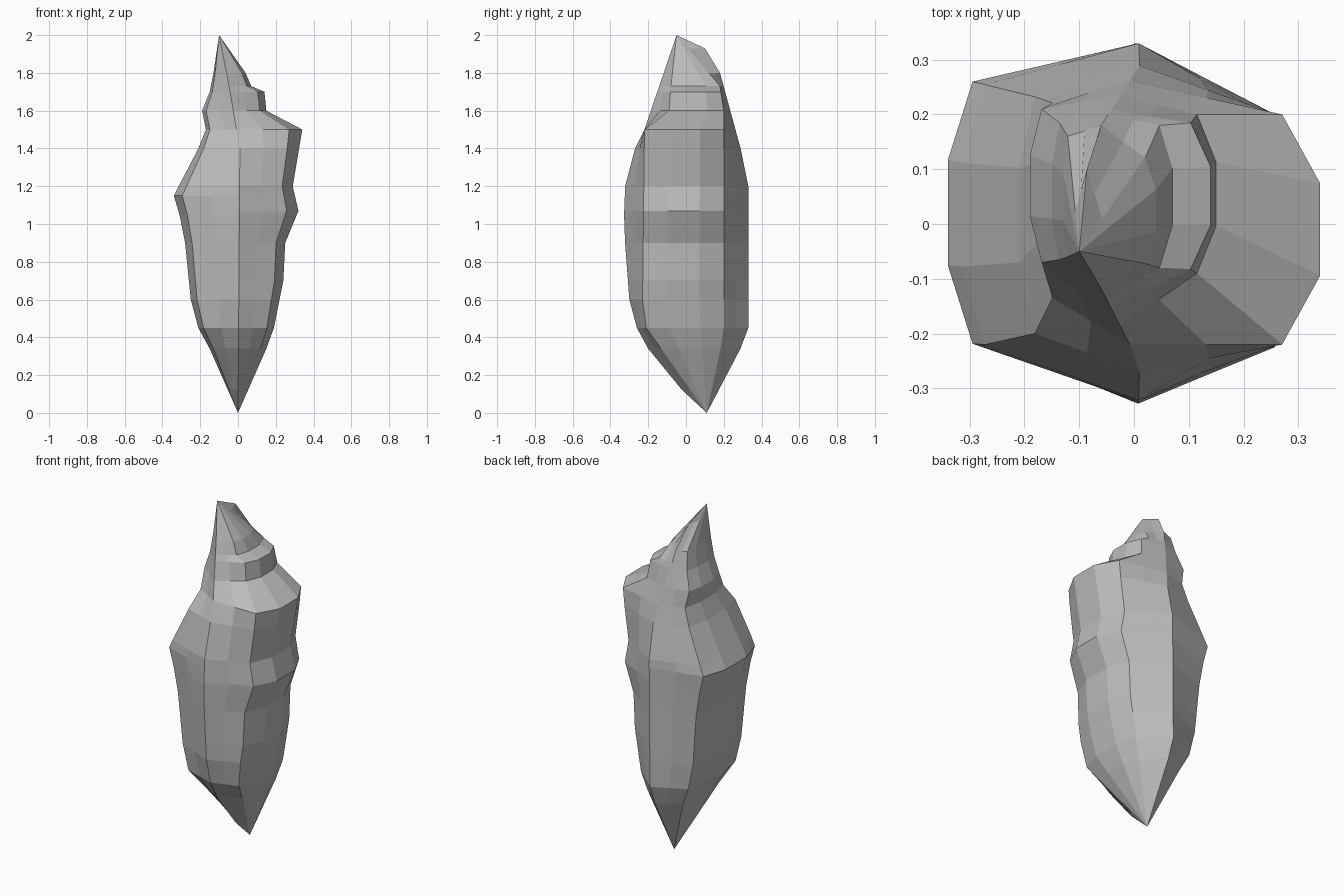
import bpy
import bmesh
from mathutils import Vector

cube = bpy.data.objects.get("Cube")
if cube:
    bpy.data.objects.remove(cube, do_unlink=True)

# Sideways reach of the two walls as (height, x)
left_wall = [(0, 0), (0.34, -0.15), (0.45, -0.21), (0.6, -0.25), (0.9, -0.28),
             (1.05, -0.31), (1.15, -0.34), (1.4, -0.21), (1.5, -0.17),
             (1.6, -0.19), (1.7, -0.15), (1.8, -0.13), (2, -0.1)]
right_wall = [(0, 0), (0.34, 0.15), (0.45, 0.19), (0.7, 0.24), (0.9, 0.25),
              (1.07, 0.32), (1.2, 0.29), (1.5, 0.34), (1.6, 0.15), (1.7, 0.14),
              (1.73, 0.07), (1.8, 0.04), (2, -0.1)]

# Front and back ridges as (height, y), and their shared sideways drift
front_ridge = [(0, 0.11), (0.12, -0.02), (0.34, -0.2), (0.45, -0.26), (0.6, -0.3),
               (1, -0.33), (1.25, -0.32), (1.4, -0.27), (1.5, -0.22), (2, -0.05)]
back_ridge = [(0, 0.11), (0.42, 0.33), (1.25, 0.33), (1.8, 0.18), (1.93, 0.1), (2, -0.05)]
ridge_drift = [(0, 0), (1.4, 0.01), (1.8, -0.06), (2, -0.1)]

# Depth of the wall corners as (height, y)
right_front = [(0, 0.11), (0.45, -0.21), (0.6, -0.23), (1.5, -0.22), (1.6, -0.09),
               (1.73, -0.08), (2, -0.05)]
right_back = [(0, 0.11), (0.42, 0.2), (1.6, 0.2), (1.73, 0.18), (2, -0.05)]
left_front = [(0, 0.11), (0.45, -0.2), (1.2, -0.22), (1.4, -0.2), (1.6, -0.07), (2, -0.05)]
left_back = [(0, 0.11), (0.42, 0.24), (1.15, 0.26), (1.6, 0.21), (1.8, 0.16), (2, -0.05)]


def offset_at(profile, height):
    """Offset of a profile at a height, straight between its points."""
    for (low, start), (high, end) in zip(profile, profile[1:]):
        if low <= height <= high:
            return start + (end - start) * (height - low) / (high - low)


def wall_points(height, wall, front, back, corner):
    """Points from the front slope along one wall to the back slope."""
    ridge_x = offset_at(ridge_drift, height)
    wall_x = offset_at(wall, height)
    front_y, back_y = offset_at(front, height), offset_at(back, height)
    corner_x = ridge_x + (wall_x - ridge_x) * corner
    first = Vector((corner_x, front_y, height))
    last = Vector((corner_x, back_y, height))
    front_mid = first.lerp((ridge_x, offset_at(front_ridge, height), height), 0.5)
    back_mid = last.lerp((ridge_x, offset_at(back_ridge, height), height), 0.5)
    bulge = [Vector((wall_x, front_y + (back_y - front_y) * t, height)) for t in (0.3, 0.7)]
    return [front_mid, first, *bulge, last, back_mid]


def add_ring(bm, height):
    """One cross-section: two ridges joined by two walls."""
    ridge_x = offset_at(ridge_drift, height)
    right = wall_points(height, right_wall, right_front, right_back, 0.8)
    left = wall_points(height, left_wall, left_front, left_back, 0.87)
    front = (ridge_x, offset_at(front_ridge, height), height)
    back = (ridge_x, offset_at(back_ridge, height), height)
    return [bm.verts.new(point) for point in [front, *right, back, *reversed(left)]]


# Boulder: stack a cross-section at every wall and summit height and skin them
bm = bmesh.new()
heights = sorted({height for profile in (left_wall, right_wall, ridge_drift)
                  for height, offset in profile} | {0.12, 1.93})
rings = [add_ring(bm, height) for height in heights]
for low, high in zip(rings, rings[1:]):
    for i in range(len(low)):
        j = (i + 1) % len(low)
        bm.faces.new((low[i], low[j], high[j], high[i]))

# The end rings shrink to the lower point and the summit
bmesh.ops.remove_doubles(bm, verts=bm.verts, dist=0.001)
bmesh.ops.recalc_face_normals(bm, faces=bm.faces)
mesh = bpy.data.meshes.new("boulder")
bm.to_mesh(mesh)
bm.free()
boulder = bpy.data.objects.new("boulder", mesh)
bpy.context.collection.objects.link(boulder)

# Stone colour
stone = bpy.data.materials.new("grey stone")
stone.use_nodes = True
stone.diffuse_color = (0.5, 0.5, 0.5, 1)
shader = stone.node_tree.nodes["Principled BSDF"]
shader.inputs["Base Color"].default_value = stone.diffuse_color
mesh.materials.append(stone)
